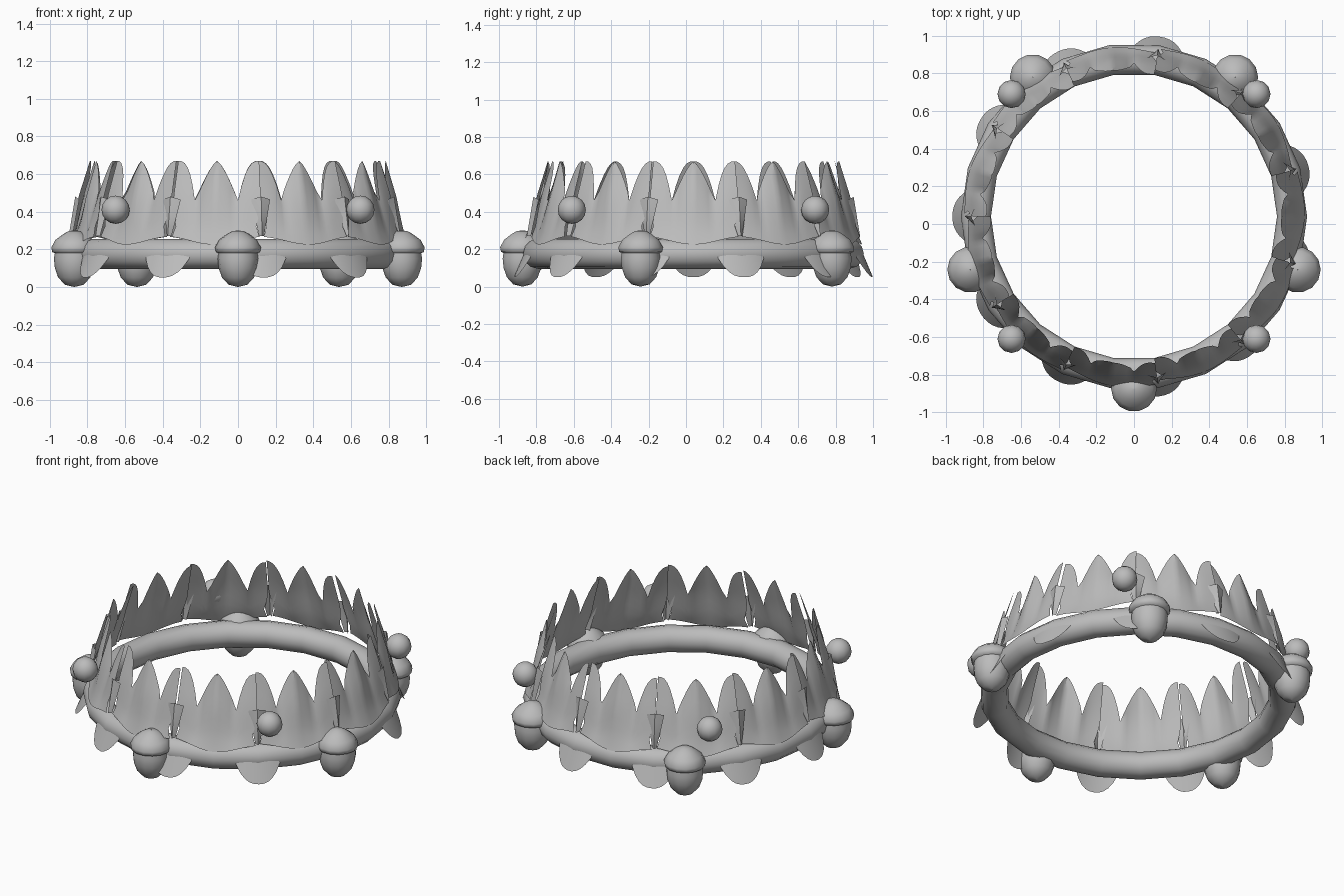
import bpy, math
from math import radians, sin, cos, pi

cube = bpy.data.objects.get("Cube")
if cube:
    bpy.data.objects.remove(cube, do_unlink=True)

CY = 0.04            # crown axis sits slightly behind the origin
N = 11               # leaf clusters around the band
STEP = 2 * pi / (2 * N)

gray = bpy.data.materials.new("plain_gray")
gray.diffuse_color = (0.5, 0.5, 0.5, 1)
gray.use_nodes = True
bsdf = gray.node_tree.nodes["Principled BSDF"]
bsdf.inputs["Base Color"].default_value = (0.5, 0.5, 0.5, 1)
bsdf.inputs["Roughness"].default_value = 0.8


def finish(obj, name, angle=40):
    obj.name = obj.data.name = name
    obj.data.materials.append(gray)
    bpy.ops.object.select_all(action='DESELECT')
    obj.select_set(True)
    bpy.context.view_layer.objects.active = obj
    bpy.ops.object.shade_smooth_by_angle(angle=radians(angle))
    return obj


def polar(r, a, z):
    return (r * cos(a), CY + r * sin(a), z)


def grid(name, cols, rows, point, angle=40, closed=False):
    """Sheet whose vertices come from point(i, j)."""
    verts = [point(i, j) for i in range(cols) for j in range(rows)]
    faces = []
    for i in range(cols if closed else cols - 1):
        n = (i + 1) % cols
        for j in range(rows - 1):
            faces.append((i * rows + j, n * rows + j,
                          n * rows + j + 1, i * rows + j + 1))
    mesh = bpy.data.meshes.new(name)
    mesh.from_pydata(verts, [], faces)
    mesh.validate()
    obj = bpy.data.objects.new(name, mesh)
    bpy.context.collection.objects.link(obj)
    return finish(obj, name, angle)


def lerp_profile(profile, z):
    for (z0, r0), (z1, r1) in zip(profile, profile[1:]):
        if z <= z1:
            return r0 + (r1 - r0) * (z - z0) / (z1 - z0)
    return profile[-1][1]


# Band
bpy.ops.mesh.primitive_torus_add(major_segments=22, minor_segments=12,
                                 major_radius=0.84, minor_radius=0.08,
                                 location=(0, CY, 0.175))
finish(bpy.context.object, "band")

# Tall leaf clusters: a pointed middle lobe between two rounded half lobes
WALL = [(0.23, 0.905), (0.3, 0.875), (0.48, 0.83), (0.67, 0.765)]
COLS, ROWS = 25, 8


def lobe_top(u):
    a = abs(u)
    if a < 0.5:
        return 0.46 + 0.21 * (1 - (2 * a) ** 1.4)
    return 0.46 + 0.21 * (1 - (2 * (1 - a)) ** 2.6)


def leaf_point(centre):
    def point(i, j):
        u = -1 + 2 * i / (COLS - 1)
        t = j / (ROWS - 1)
        low = 0.245 - 0.02 * cos(u * pi)
        z = low + t * (lobe_top(u) - low)
        # folds fan outward and grow towards the tips
        near = abs(u) if abs(u) < 0.5 else 1 - abs(u)
        fold = 0.1 if abs(u) < 0.5 else 0.05
        r = lerp_profile(WALL, z) + fold * t * (0.2 - near) + 0.012 * u
        # narrow openings where neighbouring leaves meet
        gap = max(0, 1 - abs(z - 0.32) / 0.1)
        if abs(u) > 0.8:
            u *= 1 - 0.12 * gap * (abs(u) - 0.8) / 0.2
        return polar(r, centre + u * STEP, z)
    return point


for k in range(N):
    grid("tall_leaf", COLS, ROWS, leaf_point(2 * k * STEP), 35)


# Small leaflets at the joints and drooping lobes under the band
def leaflet_point(centre):
    def point(i, j):
        u, t = i / 2 - 1, j / 4
        half = 0.015 + 0.045 * t
        z = 0.27 + 0.21 * t - 0.015 * abs(u) * t
        return polar(0.9 - 0.035 * t - 0.02 * abs(u), centre + u * half, z)
    return point


def droop_point(centre):
    def point(i, j):
        u, t = i / 5 - 1, j / 4
        low = 0.05 + 0.1 * abs(u) ** 2.5
        z = 0.18 + t * (low - 0.18)
        r = 0.965 - 0.055 * (z - 0.05) / 0.13 - 0.012 * u * u
        return polar(r, centre + u * 0.14, z)
    return point


for k in range(N):
    a = (2 * k + 1) * STEP
    grid("joint_leaflet", 5, 5, leaflet_point(a))
    grid("drooping_leaf", 11, 5, droop_point(a))

# Acorns: lathed nut and overhanging cap
NUT = [(0.001, 0.0), (0.05, 0.012), (0.085, 0.05), (0.103, 0.1),
       (0.108, 0.15), (0.1, 0.2)]
CAP = [(0.09, 0.175), (0.117, 0.185), (0.122, 0.21), (0.1, 0.25),
       (0.06, 0.28), (0.03, 0.297), (0.001, 0.3)]


def lathe(name, profile, x, y, sides=14):
    def point(i, j):
        a = 2 * pi * i / sides
        r, z = profile[j]
        return (x + r * cos(a), y + r * sin(a), z)
    return grid(name, sides, len(profile), point, 60, closed=True)


for k in range(5):
    x, y, _ = polar(0.915, radians(-90 + 72 * k), 0)
    lathe("acorn_nut", NUT, x, y)
    lathe("acorn_cap", CAP, x, y)

# Berries
for k in range(4):
    bpy.ops.mesh.primitive_uv_sphere_add(
        segments=12, ring_count=8, radius=0.075,
        location=polar(0.92, radians(45 + 90 * k), 0.41))
    finish(bpy.context.object, "berry", 60)
